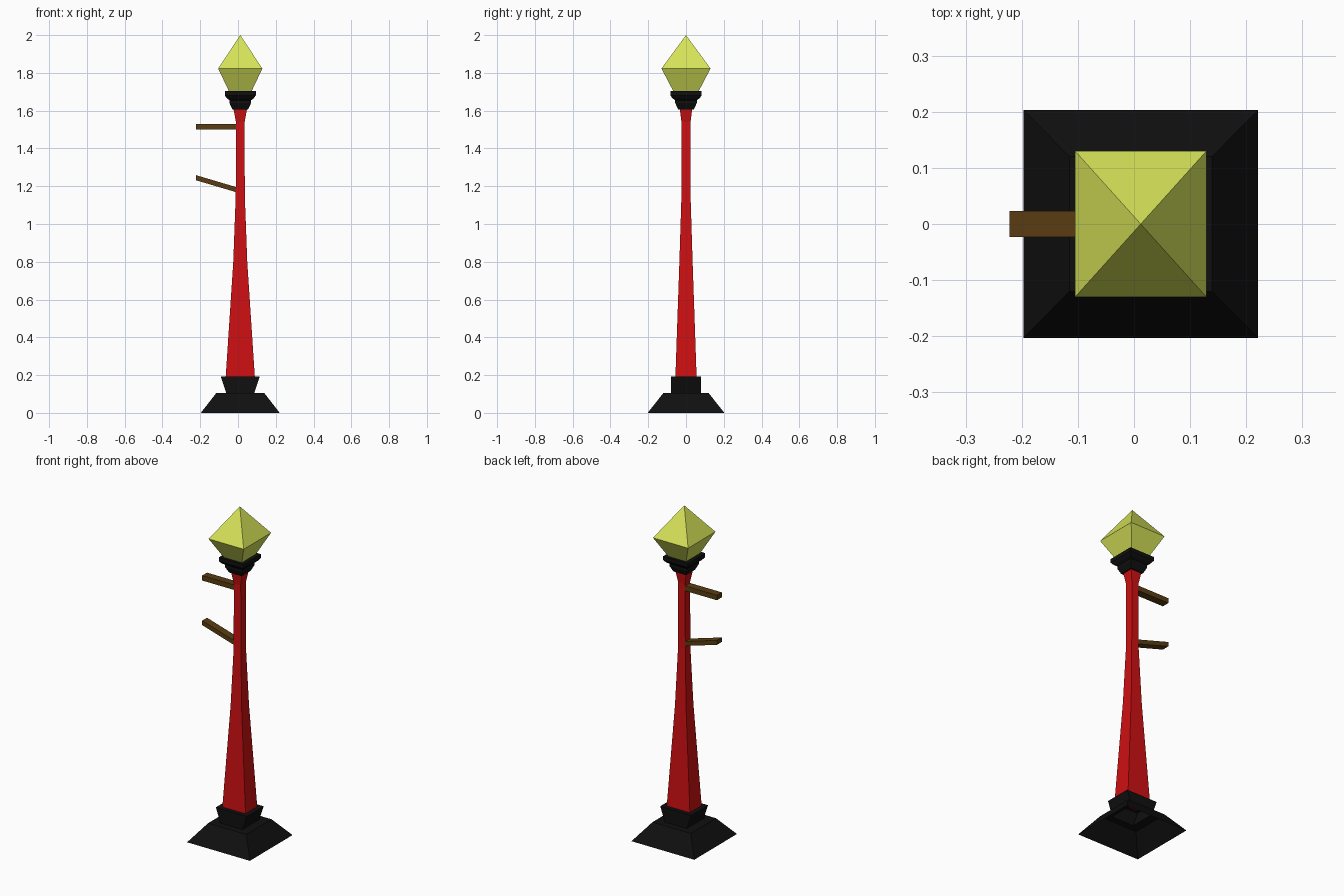
import bpy, bmesh
from mathutils import Vector

if "Cube" in bpy.data.objects:
    bpy.data.objects.remove(bpy.data.objects["Cube"])

CX = 0.012  # post axis


def material(name, rgb):
    m = bpy.data.materials.new(name)
    m.diffuse_color = (*rgb, 1)
    m.use_nodes = True
    m.node_tree.nodes["Principled BSDF"].inputs["Base Color"].default_value = m.diffuse_color
    return m


BLACK = material("black iron", (0.005, 0.005, 0.005))
RED = material("red paint", (0.62, 0.005, 0.006))
YELLOW = material("yellow glass", (0.67, 0.76, 0.098))
BROWN = material("brown wood", (0.10, 0.046, 0.006))


def finish(bm, name, mat):
    bmesh.ops.recalc_face_normals(bm, faces=bm.faces)
    me = bpy.data.meshes.new(name)
    bm.to_mesh(me)
    bm.free()
    me.materials.append(mat)
    ob = bpy.data.objects.new(name, me)
    bpy.context.collection.objects.link(ob)


def square_loft(name, mat, rings, apex=None):
    """Stack of rectangles (half x, half y, z); ends open, or closed to a point."""
    bm = bmesh.new()
    prev = None
    for hx, hy, z in rings:
        ring = [bm.verts.new((CX + sx * hx, sy * hy, z))
                for sx, sy in ((-1, -1), (1, -1), (1, 1), (-1, 1))]
        if prev:
            for i in range(4):
                j = (i + 1) % 4
                bm.faces.new((prev[i], prev[j], ring[j], ring[i]))
        prev = ring
    if apex:
        tip = bm.verts.new((CX, 0, apex))
        for i in range(4):
            bm.faces.new((prev[i], prev[(i + 1) % 4], tip))
    finish(bm, name, mat)


def arm(name, start, end, thick):
    """Square-ended plank between two (x, z) points."""
    bm = bmesh.new()
    bmesh.ops.create_cube(bm, size=1)
    for v in bm.verts:
        x, z = Vector(start).lerp(Vector(end), v.co.x + 0.5)
        v.co = (x, v.co.y * 0.046, z + v.co.z * thick)
    finish(bm, name, BROWN)


# Hollow stepped foot, open underneath
square_loft("foot", BLACK, [
    (0.209, 0.203, 0), (0.127, 0.120, 0.105), (0.074, 0.080, 0.105),
    (0.103, 0.080, 0.192), (0.077, 0.056, 0.192)])

# Tapered post
square_loft("post", RED, [
    (0.077, 0.056, 0.192), (0.037, 0.035, 0.80), (0.024, 0.024, 1.15),
    (0.023, 0.024, 1.54), (0.036, 0.033, 1.61)])

# Stepped collar under the lamp
square_loft("collar", BLACK, [
    (0.036, 0.033, 1.607), (0.042, 0.042, 1.607), (0.057, 0.057, 1.64),
    (0.057, 0.057, 1.655), (0.071, 0.071, 1.665), (0.082, 0.083, 1.68),
    (0.082, 0.083, 1.703), (0.060, 0.067, 1.703)])

# Lamp crystal
square_loft("lamp", YELLOW, [
    (0.060, 0.067, 1.703), (0.117, 0.130, 1.823)], apex=2.0)

# Side arms
arm("upper_arm", (-0.222, 1.515), (0.0, 1.515), 0.030)
arm("lower_arm", (-0.222, 1.245), (0.0, 1.179), 0.027)
